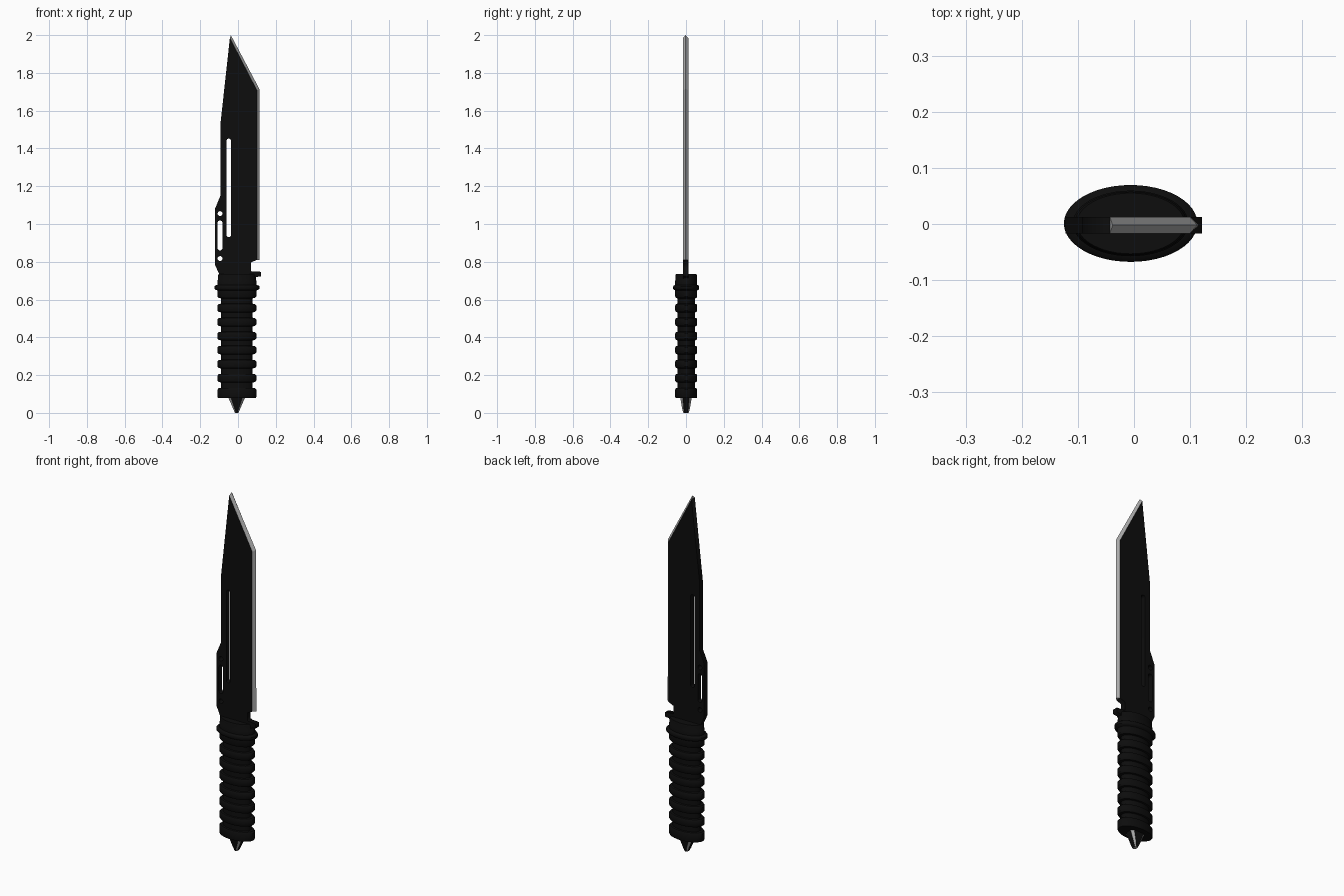
import bpy, bmesh, math

if "Cube" in bpy.data.objects:
    bpy.data.objects.remove(bpy.data.objects["Cube"])

T = 0.0145          # blade half thickness
Y = -0.002          # blade centre plane


def material(name, v):
    m = bpy.data.materials.new(name)
    m.diffuse_color = (v, v, v, 1)
    m.use_nodes = True
    m.node_tree.nodes["Principled BSDF"].inputs["Base Color"].default_value = m.diffuse_color
    return m


BLACK = material("black", 0.004)
STEEL = material("steel", 0.4)


def mesh_object(name, bm, *mats):
    bmesh.ops.recalc_face_normals(bm, faces=bm.faces)
    me = bpy.data.meshes.new(name)
    bm.to_mesh(me)
    bm.free()
    ob = bpy.data.objects.new(name, me)
    bpy.context.collection.objects.link(ob)
    for m in mats:
        me.materials.append(m)
    return ob


def activate(ob):
    bpy.ops.object.select_all(action='DESELECT')
    ob.select_set(True)
    bpy.context.view_layer.objects.active = ob


def loft(name, rings, *mats):
    """Skin a stack of equal-count rings and cap both ends."""
    bm = bmesh.new()
    vs = [[bm.verts.new(p) for p in r] for r in rings]
    n = len(vs[0])
    for a, b in zip(vs, vs[1:]):
        for i in range(n):
            f = bm.faces.new((a[i], a[(i + 1) % n], b[(i + 1) % n], b[i]))
            if len(mats) > 1:
                f.material_index = i % 2
    bm.faces.new(vs[0])
    bm.faces.new(vs[-1])
    return mesh_object(name, bm, *mats)


def slot(x, z0, z1, r, n=10):
    """Vertical slot with round ends (a circle when z0 == z1)."""
    top = [(x + r * math.cos(math.pi * i / n), z1 + r * math.sin(math.pi * i / n)) for i in range(n + 1)]
    bot = [(x - r * math.cos(math.pi * i / n), z0 - r * math.sin(math.pi * i / n)) for i in range(n + 1)]
    if z0 == z1:
        top, bot = top[:-1], bot[:-1]
    return top + bot


# Blade plate with catch block, guard tab and cut-outs
outline = [(-0.043, 1.985), (-0.093, 1.53), (-0.093, 1.15), (-0.122, 1.08),
           (-0.122, 0.785), (-0.1, 0.735), (-0.09, 0.70), (0.08, 0.70), (0.098, 0.72),
           (0.121, 0.722), (0.121, 0.747), (0.07, 0.75), (0.07, 0.797),
           (0.1, 0.81), (0.1, 1.708)]
loops = [outline,
         slot(-0.049, 0.943, 1.44, 0.012),
         slot(-0.095, 0.873, 1.006, 0.013),
         slot(-0.095, 1.055, 1.055, 0.013),
         slot(-0.095, 0.817, 0.817, 0.013)]
cu = bpy.data.curves.new("blade", 'CURVE')
cu.dimensions = '2D'
cu.fill_mode = 'BOTH'
cu.extrude = T
for pts in loops:
    sp = cu.splines.new('POLY')
    sp.points.add(len(pts) - 1)
    for p, (x, z) in zip(sp.points, pts):
        p.co = (x, z, 0, 1)
    sp.use_cyclic_u = True
blade = bpy.data.objects.new("blade", cu)
bpy.context.collection.objects.link(blade)
blade.rotation_euler.x = math.pi / 2
blade.location.y = Y
cu.materials.append(BLACK)
activate(blade)
bpy.ops.object.convert(target='MESH')

# Ground cutting edge along the tip and belly
inner = [(-0.043, 1.985), (0.1, 1.708), (0.1, 0.81)]
sharp = [(-0.038, 2.0), (0.113, 1.715), (0.115, 0.81)]
loft("cutting_edge",
     [[(a[0], Y - T, a[1]), (s[0], Y, s[1]), (a[0], Y + T, a[1])] for a, s in zip(inner, sharp)],
     STEEL)

# Ribbed grip with finger guard: (height, radius step) profile, oval section
profile = [(0.078, 0.85)]
for k in range(8):
    c = 0.11 + 0.0742 * k
    profile += [(c + dz, t) for dz, t in
                ((-0.023, 0), (-0.021, 0.65), (-0.013, 1), (0.013, 1), (0.021, 0.65), (0.023, 0))]
profile = [(0.078, 0), (0.08, 0.85), (0.086, 1)] + profile[4:-2]
profile += [(0.648, 1), (0.653, 1.6), (0.657, 1.8), (0.67, 1.8), (0.674, 1.6), (0.678, 1),
            (0.70, 1), (0.704, 0.85), (0.728, 0.85), (0.735, 0.65)]


def oval(z, t, n=48):
    a, b = 0.083 + 0.02 * t, 0.046 + 0.0125 * t
    return [(-0.006 + a * math.cos(2 * math.pi * i / n), 0.001 + b * math.sin(2 * math.pi * i / n), z)
            for i in range(n)]


grip = loft("grip", [oval(z, t) for z, t in profile], BLACK)
activate(grip)
bpy.ops.object.shade_smooth_by_angle(angle=math.radians(40))


# Tapered pommel point with bright chamfers
def octagon(z, hx, hy, c):
    q = [(hx - c, hy), (hx, hy - c)]
    pts = [q[1], q[0], (-q[0][0], hy), (-hx, q[1][1]),
           (-hx, -q[1][1]), (-q[0][0], -hy), (q[0][0], -hy), (hx, -q[1][1])]
    return [(x - 0.007, y, z) for x, y in pts]


loft("pommel_point", [octagon(0.085, 0.046, 0.031, 0.014),
                      octagon(0.02, 0.018, 0.02, 0.008),
                      octagon(0.0, 0.009, 0.014, 0.005)], STEEL, BLACK)
